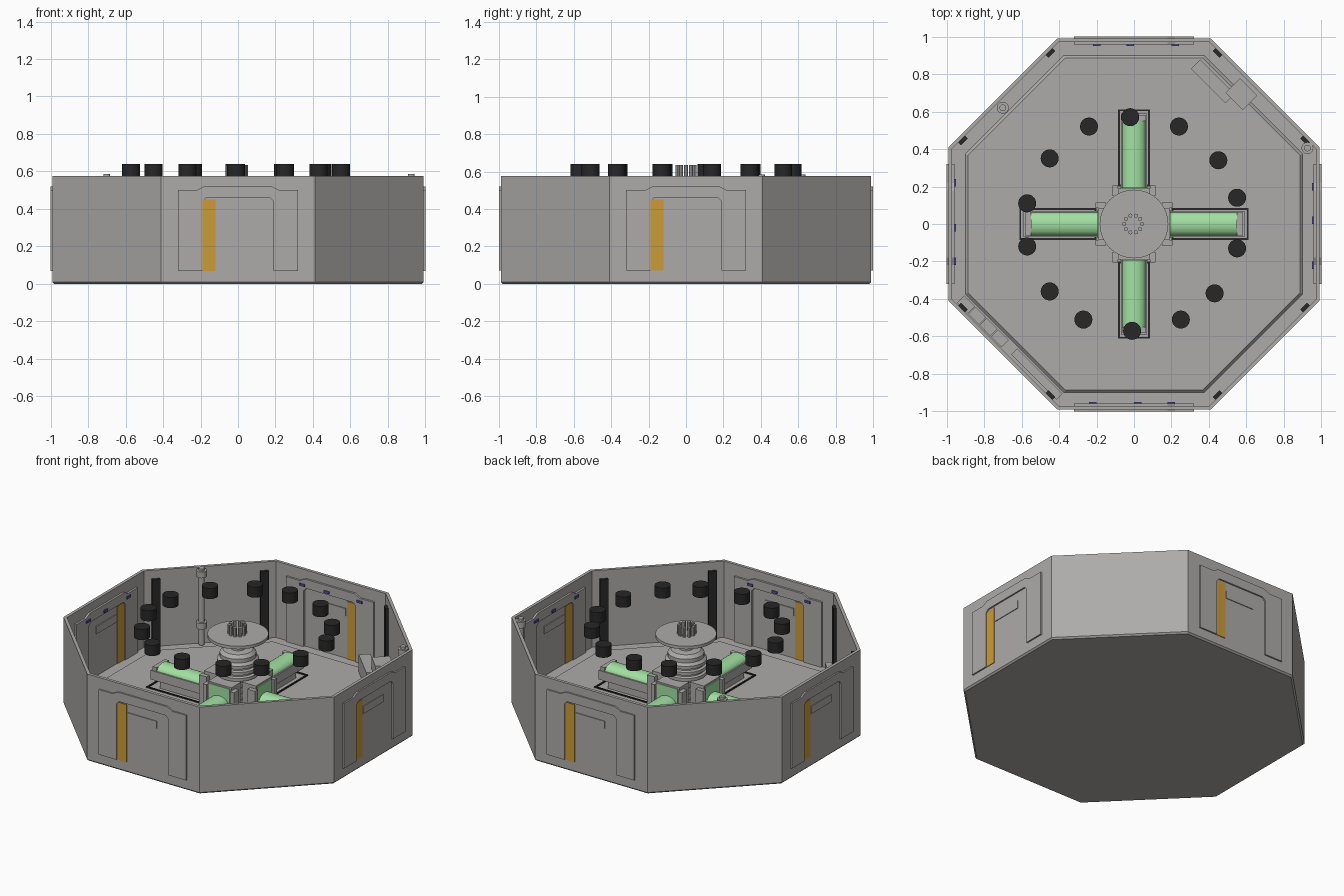
import bpy, bmesh, math
from mathutils import Matrix, Vector

cube = bpy.data.objects.get("Cube")
if cube:
    bpy.data.objects.remove(cube, do_unlink=True)


def material(name, rgb):
    m = bpy.data.materials.new(name)
    m.use_nodes = True
    m.diffuse_color = (*rgb, 1)
    m.node_tree.nodes["Principled BSDF"].inputs["Base Color"].default_value = (*rgb, 1)
    return m


GREY = material("warm grey", (0.42, 0.41, 0.40))
BLACK = material("black", (0.02, 0.02, 0.02))
GREEN = material("pale green", (0.36, 0.75, 0.36))
AMBER = material("amber", (0.60, 0.33, 0.04))
BLUE = material("indigo", (0.08, 0.08, 0.35))


def finish(name, bm, mat, turn=0.0, loc=(0, 0, 0), smooth=False):
    bmesh.ops.remove_doubles(bm, verts=bm.verts, dist=1e-5)
    bmesh.ops.recalc_face_normals(bm, faces=bm.faces)
    bm.transform(Matrix.Rotation(turn, 4, "Z") @ Matrix.Translation(loc))
    me = bpy.data.meshes.new(name)
    bm.to_mesh(me)
    bm.free()
    me.materials.append(mat)
    ob = bpy.data.objects.new(name, me)
    bpy.context.collection.objects.link(ob)
    if smooth:
        bpy.ops.object.select_all(action="DESELECT")
        ob.select_set(True)
        bpy.context.view_layer.objects.active = ob
        bpy.ops.object.shade_smooth_by_angle(angle=math.radians(35))
    return ob


def box(name, mat, x, y, z, turn=0.0):
    """Box from (min, max) pairs, turned about the room centre."""
    bm = bmesh.new()
    bmesh.ops.create_cube(bm, size=1)
    for v in bm.verts:
        v.co = Vector([(lo + hi) / 2 + c * (hi - lo) for c, (lo, hi) in zip(v.co, (x, y, z))])
    return finish(name, bm, mat, turn)


def lathe(name, mat, profile, n, loc=(0, 0, 0), phase=0.0, smooth=True):
    """Revolve an (r, z) profile that starts and ends on the axis."""
    bm = bmesh.new()
    rings = []
    for i in range(n):
        a = phase + math.tau * i / n
        rings.append([bm.verts.new((r * math.cos(a), r * math.sin(a), z)) for r, z in profile])
    for i in range(n):
        p, q = rings[i], rings[(i + 1) % n]
        for j in range(len(profile) - 1):
            quad = [p[j], q[j], q[j + 1], p[j + 1]]
            if profile[j][0] == 0:
                quad.pop(1)
            elif profile[j + 1][0] == 0:
                quad.pop(2)
            bm.faces.new(quad)
    return finish(name, bm, mat, 0, loc, smooth)


def rod(name, mat, r, z0, z1, loc=(0, 0), n=20):
    return lathe(name, mat, [(0, z0), (r, z0), (r, z1), (0, z1)], n, (*loc, 0))


def extrude(name, mat, outline, vec, turn=0.0, smooth=False):
    bm = bmesh.new()
    face = bm.faces.new([bm.verts.new(p) for p in outline])
    new = bmesh.ops.extrude_face_region(bm, geom=[face])["geom"]
    bmesh.ops.translate(bm, vec=vec, verts=[v for v in new if isinstance(v, bmesh.types.BMVert)])
    return finish(name, bm, mat, turn, smooth=smooth)


# Octagonal room shell with a raised floor
k = 1 / math.cos(math.pi / 8)
shell = [(0, 0), (.98, 0), (.99, .01), (.99, .575), (.97, .575), (.97, .07),
         (.90, .07), (.885, .085), (0, .085)]
lathe("room_shell", GREY, [(r * k, z) for r, z in shell], 8, phase=math.pi / 8, smooth=False)

# Door frame outline, right half mirrored to the left
half = [(.19, .07), (.32, .07), (.32, .50), (.22, .50), (.18, .52)]
inner = [(.19, .44), (.17, .46)]
frame = half + [(-x, z) for x, z in reversed(half)] + [(-x, z) for x, z in inner] + inner[::-1]

for i, side in enumerate(("front", "right", "back", "left")):
    t = i * math.pi / 2
    # Doors, seen from outside and inside
    for place, y, d in (("outer", -.985, -.015), ("inner", -.972, .015)):
        extrude(f"{side}_{place}_door_frame", GREY, [(x, y, z) for x, z in frame], (0, d, 0), t)
    box(f"{side}_door_stripe", AMBER, (-.19, -.12), (-.994, -.965), (.07, .45), t)
    box(f"{side}_door_plate", GREY, (-.11, .10), (-.995, -.964), (.35, .40), t)
    for x in (-.22, .02, .2):
        box(f"{side}_door_light", BLUE, (x - .02, x + .02), (-.957, -.95), (.47, .485), t)

    # Dark wall strips on the diagonal walls
    for x in (-.33, .33):
        box(f"{side}_wall_strip", BLACK, (x - .025, x + .025), (-.972, -.95), (.07, .52),
            t + math.pi / 4)

    # Pod: pedestal, bed, rounded green lid and end cap
    box(f"{side}_pod_pedestal", GREY, (.18, .54), (-.045, .045), (.08, .15), t)
    box(f"{side}_pod_bed", GREY, (.18, .59), (-.07, .07), (.14, .20), t)
    arc = [math.pi * j / 12 for j in range(13)]
    extrude(f"{side}_pod_lid", GREEN,
            [(.19, .062 * math.cos(a), .195 + .042 * math.sin(a)) for a in arc], (.36, 0, 0), t, True)
    box(f"{side}_pod_end", GREY, (.55, .58), (-.065, .065), (.19, .225), t)

    # Black outline on the floor around the pod
    for y in (-.08, .08):
        box(f"{side}_floor_line", BLACK, (.20, .612), (y - .005, y + .005), (.083, .092), t)
    for x in (.205, .607):
        box(f"{side}_floor_line_end", BLACK, (x - .005, x + .005), (-.08, .08), (.083, .092), t)

    # Console against the column with a green screen
    box(f"{side}_console", GREY, (.09, .19), (-.085, .085), (.08, .31), t)
    for y in (-.1, .1):
        box(f"{side}_console_cheek", GREY, (.15, .205), (y - .014, y + .014), (.08, .29), t)
    box(f"{side}_console_screen", GREEN, (.189, .196), (-.075, .075), (.21, .30), t)

# Ribbed central column, neck and top disc
ribs = [(0, .08), (.14, .08), (.14, .14)]
for i in range(7):
    z = .14 + i * .04
    ribs += [(.11, z), (.11, z + .01), (.126, z + .015), (.126, z + .035)]
ribs += [(.11, .43), (.11, .455), (.09, .475), (.045, .48), (.045, .56), (0, .56)]
lathe("central_column", GREY, ribs, 32)
rod("top_disc", GREY, .183, .555, .575, n=40)
for i in range(10):
    a = math.tau * i / 10
    rod("top_rod", GREY, .011, .57, .635, (.047 * math.cos(a) - .005, .047 * math.sin(a)), 8)

# Ring of hanging black lamps
lamps = [(-.02, .57), (-.24, .52), (-.45, .35), (-.57, .11), (-.57, -.12), (-.45, -.36),
         (-.27, -.51), (-.01, -.57), (.25, -.51), (.43, -.37), (.55, -.13), (.55, .14),
         (.45, .34), (.24, .52)]
for p in lamps:
    rod("hanging_lamp", BLACK, .048, .57, .64, p, 24)

# Corner poles with collars
for p in ((-.70, .62), (.925, .405)):
    rod("pole", GREY, .018, .08, .585, p, 12)
    for z in (.19, .53):
        rod("pole_collar", GREY, .032, z, z + .04, p, 12)

# Equipment along the back-left diagonal wall
q = math.pi / 4
box("wall_locker", GREY, (.80, .87), (.11, .37), (.08, .20), q)
box("wall_cabinet", GREY, (.84, .95), (.02, .15), (.08, .28), q)

# Crates and bench along the front-right diagonal wall
for i in range(4):
    y = -.37 + i * .085
    box("crate", GREY, (.91, .965), (y, y + .08), (.07, .17), q + math.pi)
box("bench", GREY, (.91, .955), (.03, .37), (.07, .14), q + math.pi)
